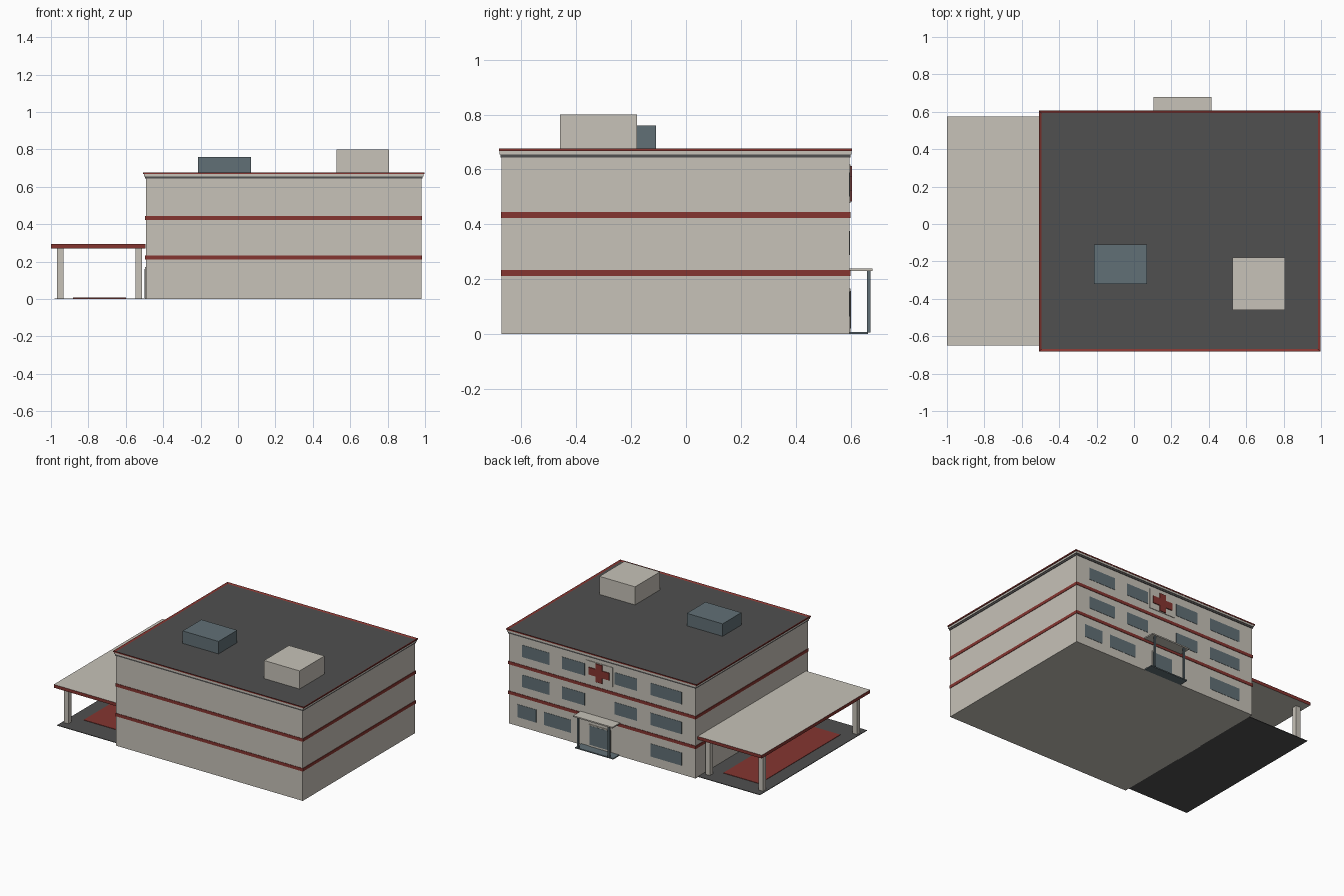
import bpy
import bmesh
from mathutils import Vector

cube = bpy.data.objects.get("Cube")
if cube:
    bpy.data.objects.remove(cube, do_unlink=True)


def material(name, rgb):
    m = bpy.data.materials.new(name)
    m.use_nodes = True
    m.diffuse_color = (*rgb, 1)
    bsdf = m.node_tree.nodes["Principled BSDF"]
    bsdf.inputs["Base Color"].default_value = (*rgb, 1)
    bsdf.inputs["Roughness"].default_value = 0.8
    return m


BEIGE = material("warm beige", (0.57, 0.54, 0.48))
RED = material("brick red", (0.235, 0.036, 0.03))
DARK = material("dark grey", (0.08, 0.08, 0.08))
BLUE = material("slate blue", (0.12, 0.162, 0.181))


def finish(bm, name, mats):
    mesh = bpy.data.meshes.new(name)
    bm.to_mesh(mesh)
    bm.free()
    for m in mats:
        mesh.materials.append(m)
    ob = bpy.data.objects.new(name, mesh)
    bpy.context.collection.objects.link(ob)
    return ob


def box_mesh(x, y, z):
    """Box from (min, max) ranges."""
    bm = bmesh.new()
    bmesh.ops.create_cube(bm, size=1)
    lo, hi = Vector((x[0], y[0], z[0])), Vector((x[1], y[1], z[1]))
    for v in bm.verts:
        v.co = Vector([l + (h - l) * (c + 0.5) for l, h, c in zip(lo, hi, v.co)])
    bm.normal_update()
    return bm


def box(name, x, y, z, mat):
    return finish(box_mesh(x, y, z), name, [mat])


def grown(r, d):
    return (r[0] - d, r[1] + d)


# Main block
BX, BY = (-0.493, 0.982), (-0.672, 0.596)
WALL = BY[1]
box("building_walls", BX, BY, (0, 0.65), BEIGE)
for name, z in (("lower_band", 0.211), ("upper_band", 0.423)):
    box(name, grown(BX, 0.003), grown(BY, 0.003), (z, z + 0.022), RED)

# Cornice layers and recessed roof inside a red cap
box("cornice_shadow_strip", grown(BX, 0.004), grown(BY, 0.004), (0.643, 0.655), DARK)
box("cornice", grown(BX, 0.009), grown(BY, 0.008), (0.655, 0.668), BEIGE)
bm = box_mesh(grown(BX, 0.015), grown(BY, 0.01), (0.668, 0.677))
top = max(bm.faces, key=lambda f: f.normal.z)
bmesh.ops.inset_region(bm, faces=[top], thickness=0.018, depth=0)
bmesh.ops.translate(bm, verts=top.verts, vec=(0, 0, -0.006))
top.material_index = 1
finish(bm, "roof_cap", [RED, DARK])

# Rooftop units
box("roof_vent_unit", (-0.213, 0.07), (-0.32, -0.109), (0.66, 0.76), BLUE)
box("roof_stair_house", (0.527, 0.808), (-0.459, -0.178), (0.66, 0.8), BEIGE)


# Facade plates on the back wall
def plate(name, x, z, mat, depth=0.004, start=0.0):
    return box(name, x, (WALL + start, WALL + start + depth), z, mat)


upper = [(0.66, 0.875), (0.382, 0.56), (-0.03, 0.145), (-0.385, -0.138)]
ground = [(0.765, 0.912), (0.491, 0.702), (-0.385, -0.138)]
rows = [(ground, (0.063, 0.155)), (upper, (0.288, 0.375)), (upper, (0.502, 0.588))]
for level, (spans, z) in enumerate(rows):
    for i, x in enumerate(spans):
        plate(f"window_{level}_{i}", x, z, BLUE, 0.002)

# Sign board with cross
CX, CZ = 0.265, 0.548
plate("sign_board", (CX - 0.105, CX + 0.105), (CZ - 0.07, CZ + 0.07), BEIGE)
bm = bmesh.new()
A, B = 0.08, 0.026
T = 0.065
outline = [(B, B), (B, T), (-B, T), (-B, B), (-A, B), (-A, -B),
           (-B, -B), (-B, -T), (B, -T), (B, -B), (A, -B), (A, B)]
face = bm.faces.new([bm.verts.new((CX + x, WALL + 0.003, CZ + z)) for x, z in outline])
ext = bmesh.ops.extrude_face_region(bm, geom=[face])
bmesh.ops.translate(bm, vec=(0, 0.007, 0),
                    verts=[g for g in ext["geom"] if isinstance(g, bmesh.types.BMVert)])
bmesh.ops.recalc_face_normals(bm, faces=bm.faces)
finish(bm, "sign_cross", [RED])

# Entrance: step, door, posts and small canopy
box("entrance_step", (0.11, 0.41), (WALL, 0.664), (0, 0.008), BLUE)
plate("entrance_door_frame", (0.175, 0.35), (0.008, 0.165), BEIGE)
plate("entrance_door", (0.183, 0.342), (0.02, 0.157), BLUE, 0.002, 0.003)
for name, x in (("entrance_post_right", 0.142), ("entrance_post_left", 0.384)):
    box(name, (x - 0.006, x + 0.006), (0.66, 0.672), (0.006, 0.23), BLUE)
box("entrance_canopy", (0.105, 0.415), (WALL, 0.68), (0.229, 0.238), BEIGE)

# Side bay: paving, red pad, columns and carport roof with red edges
box("bay_paving", (-0.981, BX[0]), (-0.64, 0.567), (0, 0.004), DARK)
box("bay_red_pad", (-0.883, -0.598), (-0.48, 0.433), (0.003, 0.007), RED)
for i, x in enumerate((-0.95, -0.53)):
    for j, y in enumerate((-0.565, 0.495)):
        box(f"bay_column_{i}_{j}", (x - 0.0175, x + 0.0175),
            (y - 0.0175, y + 0.0175), (0.002, 0.272), BEIGE)
bm = box_mesh((-1.0, BX[0] - 0.001), (-0.65, 0.574), (0.27, 0.293))
for f in bm.faces:
    f.material_index = 0 if abs(f.normal.z) > 0.5 else 1
finish(bm, "bay_roof", [BEIGE, RED])

# Side door under the carport roof
box("side_door_frame", (BX[0] - 0.004, BX[0]), (-0.15, 0.08), (0, 0.17), BEIGE)
box("side_door", (BX[0] - 0.006, BX[0] - 0.003), (-0.138, 0.068), (0.006, 0.16), BLUE)
